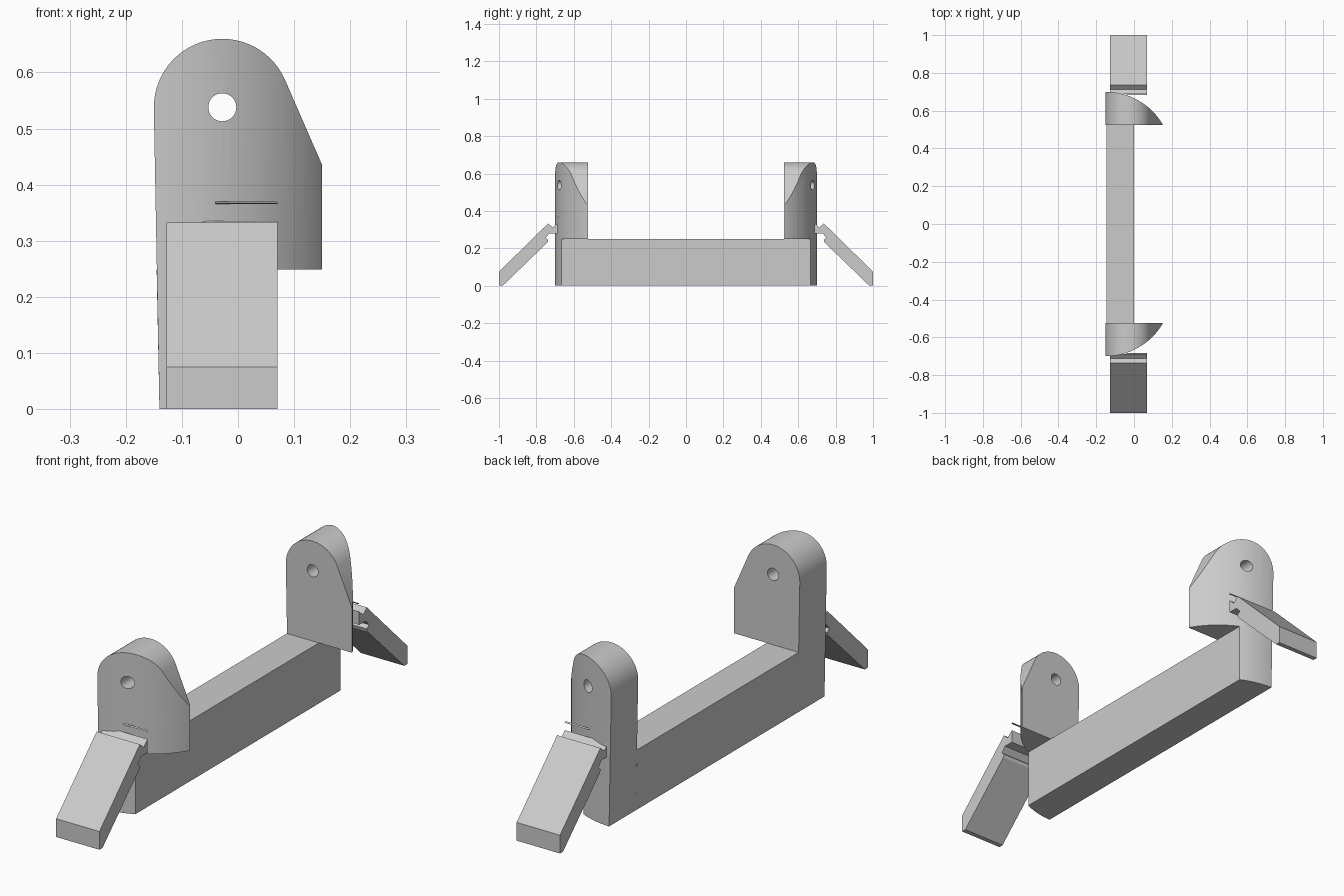
import bpy
import bmesh
from math import sin, cos, radians
from mathutils import Vector

cube = bpy.data.objects.get("Cube")
if cube:
    bpy.data.objects.remove(cube, do_unlink=True)

grey = bpy.data.materials.new("plain grey")
grey.use_nodes = True
grey.diffuse_color = (0.6, 0.6, 0.6, 1)
grey.node_tree.nodes["Principled BSDF"].inputs["Base Color"].default_value = (0.6, 0.6, 0.6, 1)


def prism(name, points, axis, start, end):
    """Extrude a 2D outline along the given axis (the outline uses the other two)."""
    bm = bmesh.new()
    corners = []
    for a, b in points:
        co = [a, b]
        co.insert(axis, start)
        corners.append(bm.verts.new(co))
    face = bm.faces.new(corners)
    result = bmesh.ops.extrude_face_region(bm, geom=[face])
    shift = Vector((0, 0, 0))
    shift[axis] = end - start
    moved = [v for v in result["geom"] if isinstance(v, bmesh.types.BMVert)]
    bmesh.ops.translate(bm, verts=moved, vec=shift)
    bmesh.ops.recalc_face_normals(bm, faces=bm.faces)
    mesh = bpy.data.meshes.new(name)
    bm.to_mesh(mesh)
    bm.free()
    mesh.materials.append(grey)
    obj = bpy.data.objects.new(name, mesh)
    bpy.context.collection.objects.link(obj)
    return obj


def arc(cx, cy, r, a0, a1, n):
    angles = [radians(a0 + (a1 - a0) * i / n) for i in range(n + 1)]
    return [(cx + r * cos(a), cy + r * sin(a)) for a in angles]


def activate(obj):
    bpy.ops.object.select_all(action='DESELECT')
    obj.select_set(True)
    bpy.context.view_layer.objects.active = obj


def cut(obj, tool, operation):
    activate(obj)
    mod = obj.modifiers.new("cut", 'BOOLEAN')
    mod.operation = operation
    mod.solver = 'EXACT'
    mod.object = tool
    bpy.ops.object.modifier_apply(modifier=mod.name)
    bpy.data.objects.remove(tool, do_unlink=True)


def mirror_y(obj):
    activate(obj)
    mod = obj.modifiers.new("mirror", 'MIRROR')
    mod.use_axis = (False, True, False)
    mod.use_mirror_merge = False
    bpy.ops.object.modifier_apply(modifier=mod.name)
    bpy.ops.object.shade_smooth_by_angle(angle=radians(25))


X, Y, Z = 0, 1, 2
INNER = -0.525
HOLE = (-0.028, 0.538)

# Long beam
prism("beam", [(-0.14, 0), (0, 0), (0, 0.249), (-0.145, 0.249)], Y, INNER, -INNER)

# End uprights: rounded head, one overhanging shoulder, foot level with the beam
outline = [(-0.14, 0), (0, 0), (0, 0.249), (0.15, 0.249), (0.15, 0.435)]
outline += arc(*HOLE, 0.122, 23.6, 181, 28)
uprights = prism("end_uprights", outline, Y, -0.8, INNER)

# Outer side is curved in plan
plan = [(-0.3, -0.7)] + arc(-0.15, -0.35, 0.35, -90, -20, 24) + [(0.3, -0.3), (-0.3, -0.3)]
cut(uprights, prism("plan_cutter", plan, Z, -0.1, 0.8), 'INTERSECT')

# Pivot hole
cut(uprights, prism("hole_cutter", arc(*HOLE, 0.025, 0, 348.75, 31), Y, -0.9, -0.4), 'DIFFERENCE')
mirror_y(uprights)

# Sloping flaps with a notched neck
flap = [(-1, 0), (-1, 0.075), (-0.737, 0.333), (-0.713, 0.312), (-0.70, 0.323),
        (-0.687, 0.335), (-0.687, 0.28), (-0.73, 0.28), (-0.75, 0.257),
        (-0.736, 0.245), (-0.74, 0.232), (-0.98, 0)]
mirror_y(prism("sloping_flaps", flap, X, -0.127, 0.07))

# Thin slivers above the necks
mirror_y(prism("thin_strips", [(-0.69, 0.367), (-0.683, 0.366), (-0.683, 0.37)], X, -0.04, 0.07))
